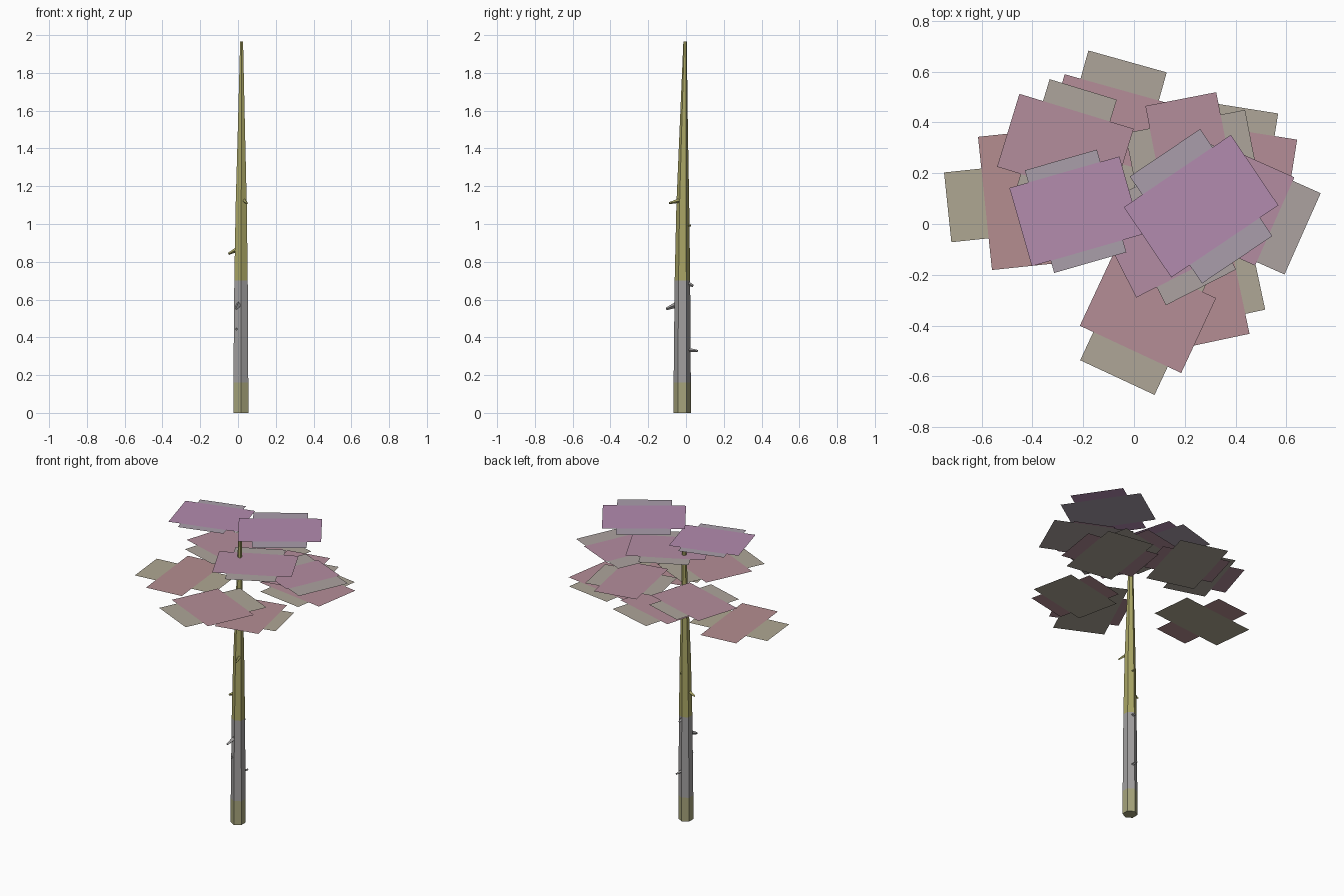
import bpy, bmesh, math
from mathutils import Vector, Matrix

if "Cube" in bpy.data.objects:
    bpy.data.objects.remove(bpy.data.objects["Cube"])


def material(name, rgb):
    m = bpy.data.materials.new(name)
    m.diffuse_color = (*rgb, 1)
    m.use_nodes = True
    m.node_tree.nodes["Principled BSDF"].inputs["Base Color"].default_value = m.diffuse_color
    return m


def finish(bm, name, mats):
    me = bpy.data.meshes.new(name)
    bm.to_mesh(me)
    bm.free()
    for m in mats:
        me.materials.append(m)
    ob = bpy.data.objects.new(name, me)
    bpy.context.collection.objects.link(ob)
    return ob


olive = material("olive_bark", (0.40, 0.38, 0.13))
grey = material("grey_bark", (0.36, 0.35, 0.35))
moss = material("mossy_base", (0.38, 0.37, 0.20))

# Trunk: six-sided tapering rings (z, x, y, radius, material of the band above)
rings = [(0, .015, -.02, .046, 2), (.16, .015, -.02, .0455, 1),
         (.70, .016, -.019, .041, 0), (1.1, .017, -.017, .034, 0),
         (1.5, .018, -.012, .022, 0), (1.966, .019, -.005, .009, 0)]
bm = bmesh.new()
loops = []
for z, x, y, r, _ in rings:
    loops.append([bm.verts.new((x + r * math.cos(math.radians(30 + 60 * i)),
                                y + r * math.sin(math.radians(30 + 60 * i)), z))
                  for i in range(6)])
for k in range(len(loops) - 1):
    for i in range(6):
        j = (i + 1) % 6
        f = bm.faces.new((loops[k][i], loops[k][j], loops[k + 1][j], loops[k + 1][i]))
        f.material_index = rings[k][4]
bm.faces.new(loops[0][::-1]).material_index = 2
bm.faces.new(loops[-1])
finish(bm, "trunk", [olive, grey, moss])


# Broken branch stubs: (base point, tip point)
def stub(name, a, b, r, mat):
    a, b = Vector(a), Vector(b)
    d = b - a
    bm = bmesh.new()
    bmesh.ops.create_cone(bm, cap_ends=True, segments=4, radius1=r, radius2=r * .45,
                          depth=d.length,
                          matrix=Matrix.Translation((a + b) / 2) @
                          d.to_track_quat('Z', 'Y').to_matrix().to_4x4())
    finish(bm, name, [mat])


stubs = [((.02, 0, .335), (.03, .062, .328), .012, grey),
         ((-.005, -.03, .45), (-.008, -.06, .44), .010, grey),
         ((.005, -.045, .575), (-.008, -.104, .55), .016, grey),
         ((.02, 0, .69), (.025, .038, .672), .014, grey),
         ((-.005, -.02, .865), (-.05, -.022, .842), .013, olive),
         ((.02, 0, .995), (.025, .026, .992), .010, olive),
         ((.032, -.03, 1.125), (.048, -.09, 1.11), .012, olive)]
for i, s in enumerate(stubs):
    stub(f"branch_stub_{i + 1}", *s)


# Foliage: each clump is two crossed horizontal cards
def card(name, x, y, z, rot, length, width, mat):
    bm = bmesh.new()
    m = (Matrix.Translation((x, y, z)) @ Matrix.Rotation(math.radians(rot), 4, 'Z')
         @ Matrix.Diagonal((length, width, 1, 1)))
    bmesh.ops.create_grid(bm, x_segments=1, y_segments=1, size=.5, matrix=m)
    finish(bm, name, [mat])


def mix(a, b, t):
    return tuple(p + (q - p) * t for p, q in zip(a, b))


# x, y, z, rotation, upper card length and width, lower card length and width
clumps = [(.264, .07, 2.0, 34, .508, .334, .508, .334),
          (-.23, .05, 1.968, 16, .45, .32, .42, .295),
          (.157, -.04, 1.783, 27, .49, .31, .47, .31),
          (.435, .063, 1.748, 66, .38, .26, .50, .35),
          (-.27, .30, 1.66, -17, .47, .30, .48, .276),
          (.23, .256, 1.655, 101, .48, .284, .48, .30),
          (-.094, .394, 1.62, -15.6, .45, .28, .51, .32),
          (.37, .213, 1.593, -9, .50, .32, .50, .32),
          (.055, -.346, 1.582, -25, .44, .325, .57, .323),
          (.266, -.242, 1.543, 102, .45, .29, .45, .29),
          (-.462, .094, 1.488, 96, .527, .25, .545, .276)]
for i, (x, y, z, rot, l1, w1, l2, w2) in enumerate(clumps):
    t = (z - 1.488) / .512
    rosy = material(f"rosy_leaf_{i + 1}", mix((.46, .27, .28), (.45, .26, .43), t))
    pale = material(f"pale_leaf_{i + 1}", mix((.43, .39, .29), (.40, .34, .41), t))
    card(f"leaf_card_upper_{i + 1}", x, y, z, rot, l1, w1, rosy)
    card(f"leaf_card_lower_{i + 1}", x, y, z - .002, rot + 90, l2, w2, pale)
